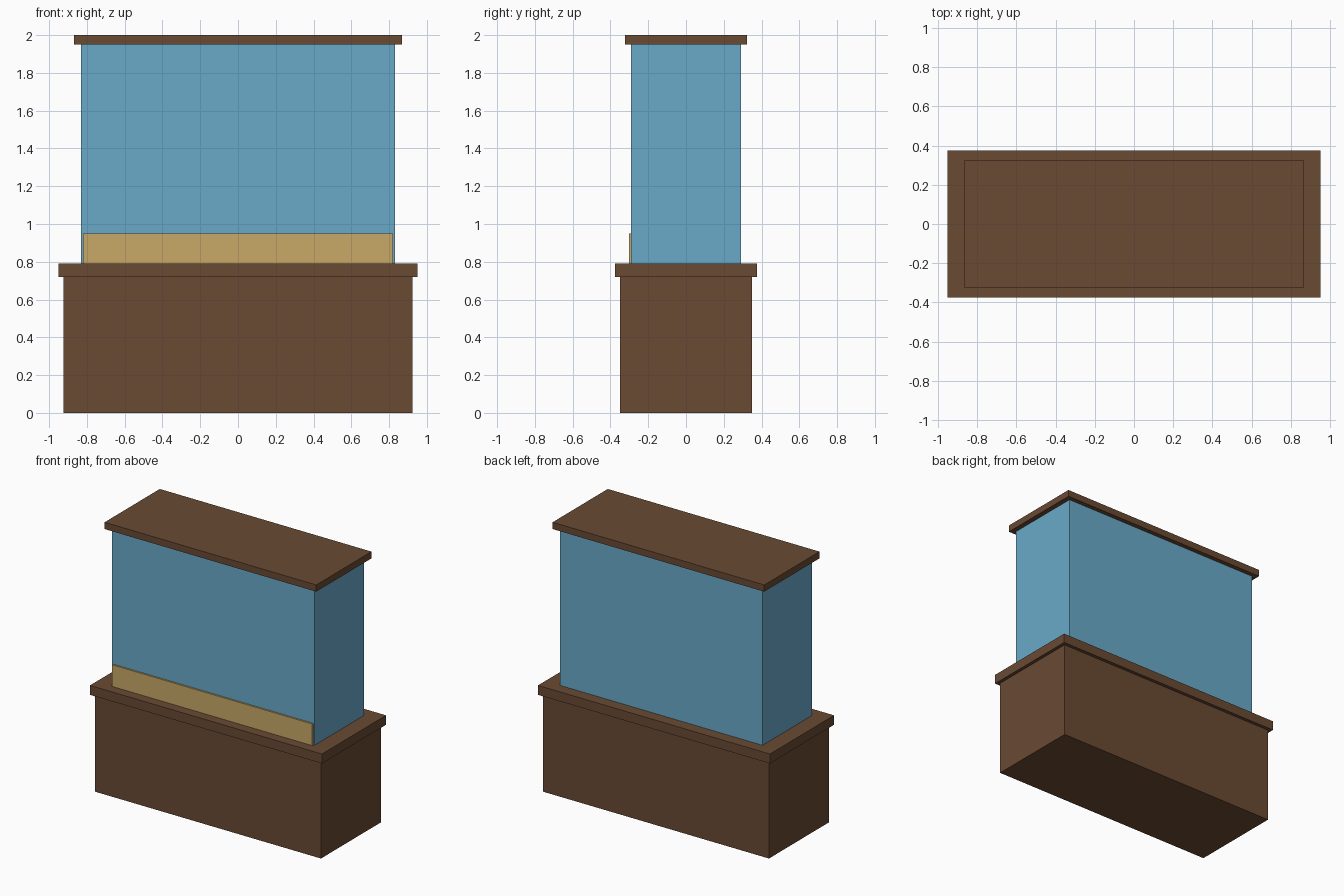
import bpy

default = bpy.data.objects.get("Cube")
if default:
    bpy.data.objects.remove(default, do_unlink=True)


def make_material(name, rgb):
    mat = bpy.data.materials.new(name)
    mat.use_nodes = True
    color = (*rgb, 1.0)
    mat.diffuse_color = color
    mat.node_tree.nodes["Principled BSDF"].inputs["Base Color"].default_value = color
    return mat


def box(name, x, y, z, mat):
    """Box spanning the (low, high) range on each axis."""
    spans = (x, y, z)
    bpy.ops.mesh.primitive_cube_add(size=1, location=[(a + b) / 2 for a, b in spans])
    obj = bpy.context.object
    obj.name = obj.data.name = name
    obj.scale = [b - a for a, b in spans]
    bpy.ops.object.transform_apply(location=False, rotation=False, scale=True)
    obj.data.materials.append(mat)
    return obj


wood = make_material("brown_wood", (0.144, 0.069, 0.034))
water = make_material("blue_water", (0.144, 0.402, 0.584))
sand = make_material("tan_sand", (0.578, 0.392, 0.136))

# Cabinet stand with its overhanging top
box("cabinet", (-0.925, 0.925), (-0.35, 0.35), (0, 0.72), wood)
box("cabinet_top", (-0.95, 0.95), (-0.375, 0.375), (0.72, 0.79), wood)

# Tank, sand strip on the front, and lid
box("tank", (-0.83, 0.83), (-0.29, 0.29), (0.79, 1.95), water)
box("sand_strip", (-0.82, 0.82), (-0.303, -0.288), (0.79, 0.95), sand)
box("lid", (-0.867, 0.867), (-0.323, 0.323), (1.95, 2.0), wood)
